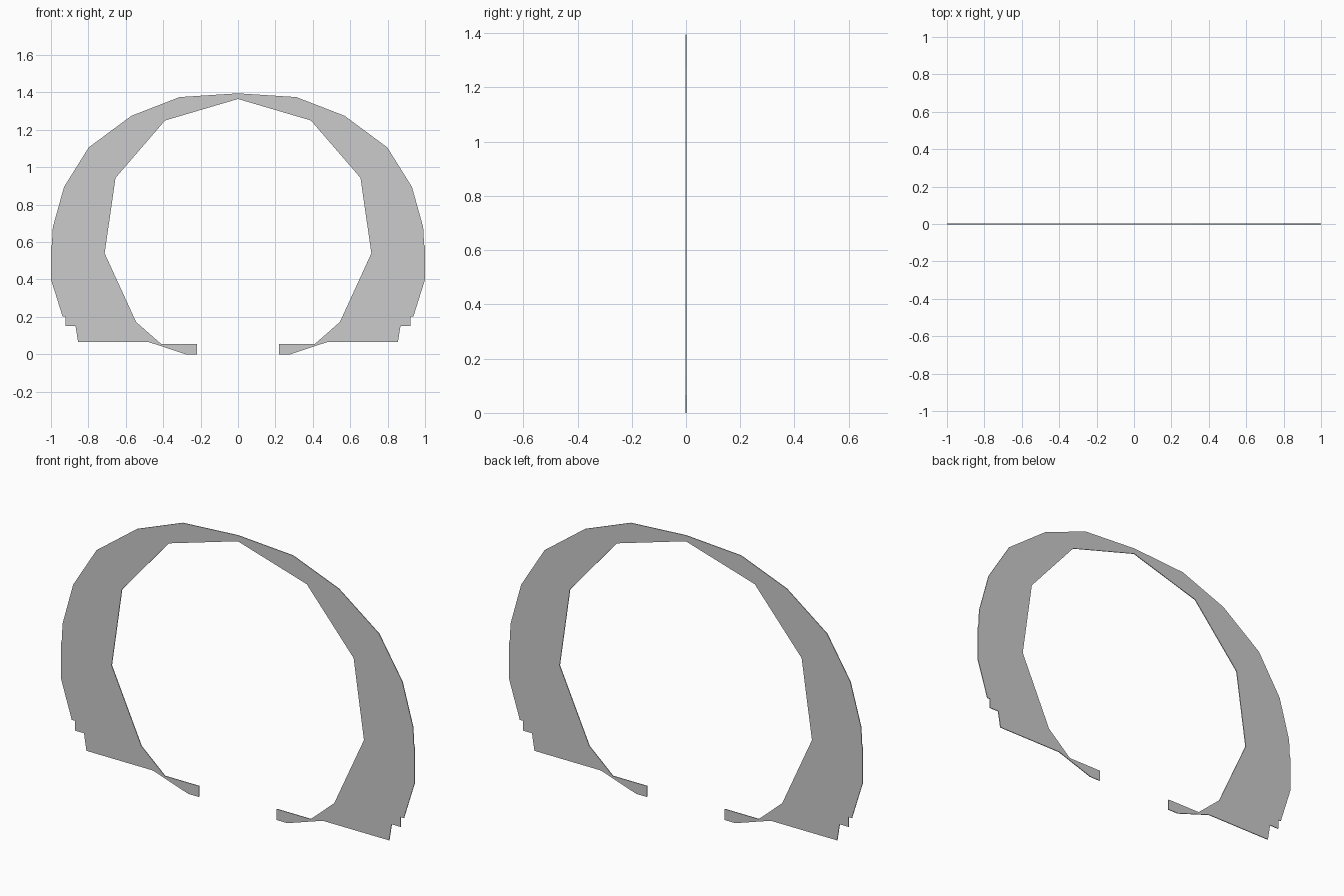
import bpy, bmesh

if "Cube" in bpy.data.objects:
    bpy.data.objects.remove(bpy.data.objects["Cube"])

THICKNESS = 0.004

# right half of the outline: outer arc, stepped foot, inner lip, inner arc
outer = [(0, 1.395), (0.312, 1.375), (0.57, 1.275), (0.798, 1.106), (0.93, 0.895),
         (0.99, 0.68), (0.995, 0.585), (1.0, 0.58), (1.0, 0.40)]
foot = [(0.938, 0.202), (0.921, 0.202), (0.921, 0.152), (0.869, 0.152), (0.855, 0.066)]
lip = [(0.48, 0.066), (0.28, 0), (0.22, 0), (0.22, 0.056), (0.412, 0.056)]
inner = [(0.545, 0.173), (0.713, 0.54), (0.655, 0.943), (0.39, 1.25), (0, 1.365)]
half = outer + foot + lip + inner

# mirror into one closed open-ring outline
outline = half + [(-x, z) for x, z in half[-2:0:-1]]

# thin plate extruded along y
bm = bmesh.new()
face = bm.faces.new([bm.verts.new((x, -THICKNESS / 2, z)) for x, z in outline])
new = bmesh.ops.extrude_face_region(bm, geom=[face], use_keep_orig=True)["geom"]
bmesh.ops.translate(bm, vec=(0, THICKNESS, 0),
                    verts=[g for g in new if isinstance(g, bmesh.types.BMVert)])
bmesh.ops.recalc_face_normals(bm, faces=bm.faces)
bmesh.ops.triangulate(bm, faces=[f for f in bm.faces if len(f.verts) > 4])

mesh = bpy.data.meshes.new("open_ring_plate")
bm.to_mesh(mesh)
bm.free()
bpy.context.collection.objects.link(bpy.data.objects.new("open_ring_plate", mesh))
